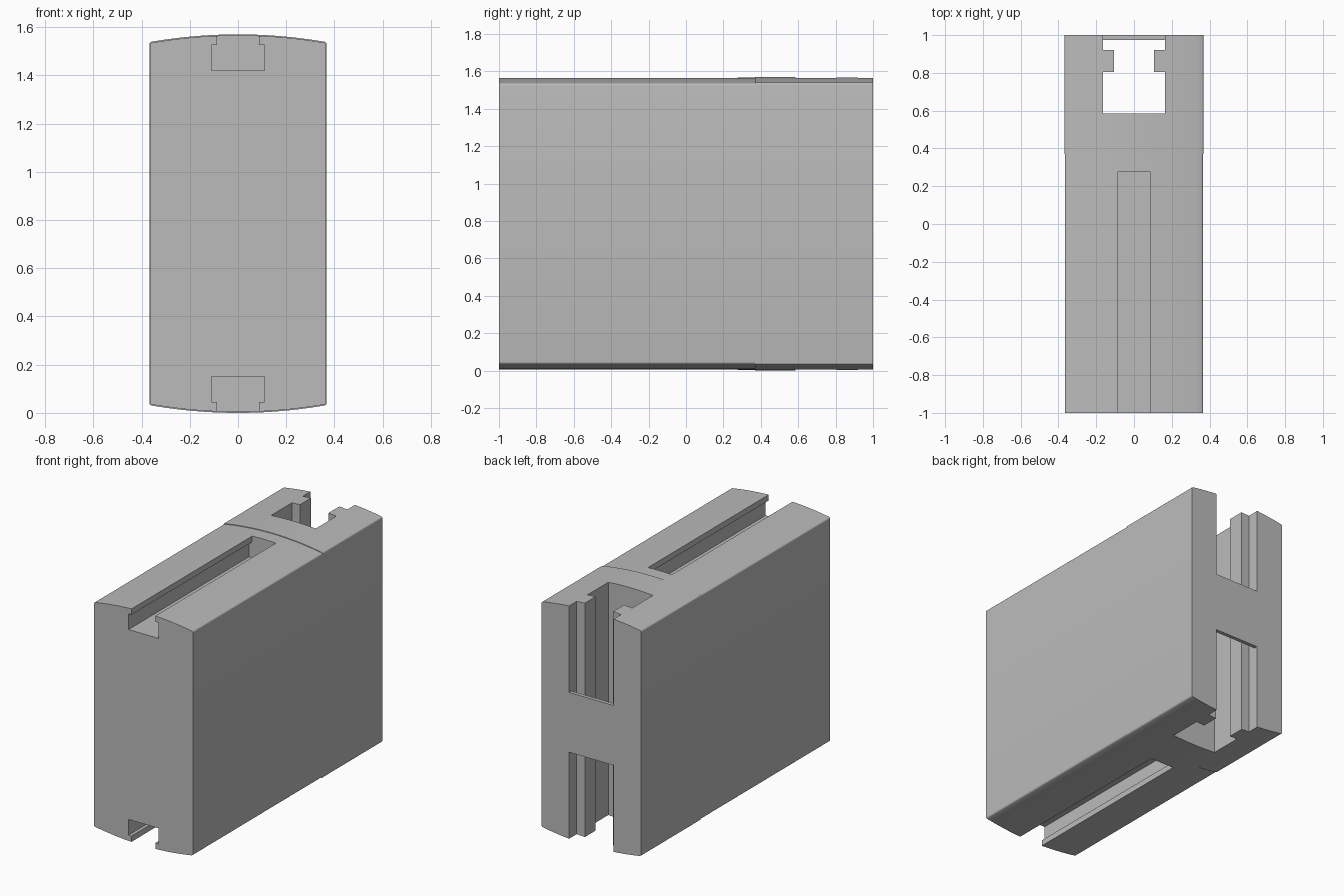
import bpy, bmesh, math

cube = bpy.data.objects.get("Cube")
if cube:
    bpy.data.objects.remove(cube, do_unlink=True)

MID = 0.785          # mid height
SPLIT = 0.37         # where the slightly larger rear section starts

grey = bpy.data.materials.new("plain grey")
grey.use_nodes = True
colour = (0.5, 0.5, 0.5, 1)
grey.diffuse_color = colour
grey.node_tree.nodes["Principled BSDF"].inputs["Base Color"].default_value = colour


def finish(name, bm):
    bmesh.ops.recalc_face_normals(bm, faces=bm.faces)
    mesh = bpy.data.meshes.new(name)
    bm.to_mesh(mesh)
    bm.free()
    mesh.materials.append(grey)
    ob = bpy.data.objects.new(name, mesh)
    bpy.context.scene.collection.objects.link(ob)
    return ob


def loft(name, rings):
    """Closed solid through matching rings of points."""
    bm = bmesh.new()
    loops = [[bm.verts.new(p) for p in ring] for ring in rings]
    n = len(loops[0])
    for a, b in zip(loops, loops[1:]):
        for i in range(n):
            j = (i + 1) % n
            bm.faces.new((a[i], a[j], b[j], b[i]))
    bm.faces.new(loops[0])
    bm.faces.new(loops[-1])
    return finish(name, bm)


def crowned_profile(half_w, half_h, rise=0.03, fillet=0.012):
    """Tall section with shallow arcs at top and bottom and rounded corners."""
    inner = half_w - fillet
    edge = half_h - rise
    steps = 24
    top = []
    for k in range(5):
        a = math.radians(k * 18)
        top.append((inner + fillet * math.cos(a), edge - fillet + fillet * math.sin(a)))
    for k in range(1, steps):
        x = inner * (1 - 2 * k / steps)
        top.append((x, half_h - rise * (x / inner) ** 2))
    top += [(-x, z) for x, z in reversed(top[:5])]
    return top + [(-x, -z) for x, z in top]


def at_y(profile, y):
    return [(x, y, MID + z) for x, z in profile]


# Main block, with a small step up to the rear section
front = crowned_profile(0.366, 0.781)
rear = crowned_profile(0.368, 0.785)
body = loft("slotted_block", [at_y(front, -1), at_y(front, SPLIT),
                              at_y(rear, SPLIT), at_y(rear, 1)])

# T-shaped channels along the top and bottom
half_tee = [(0.11, 0.635), (0.11, 0.74), (0.088, 0.74), (0.088, 0.9)]
tee = half_tee + [(-x, z) for x, z in reversed(half_tee)]
cutters = []
for label, s in (("top", 1), ("bottom", -1)):
    outline = [(x, s * z) for x, z in tee]
    cutters.append(loft(label + "_channel_cutter", [at_y(outline, -1.1), at_y(outline, 0.275)]))

# Vertical rear socket with a narrow waist, leaving a thin bridge at the back
half_socket = [(0.165, 0.585), (0.165, 0.805), (0.105, 0.805),
               (0.105, 0.92), (0.165, 0.92)]


def socket(name, back, low, high):
    half = half_socket + [(0.165, back)]
    plan = half + [(-x, y) for x, y in reversed(half)]
    return loft(name, [[(x, y, z) for x, y in plan] for z in (low, high)])


cutters.append(socket("socket_cutter", 0.975, -0.1, 1.7))
cutters.append(socket("upper_opening_cutter", 1.1, 0.985, 1.7))
cutters.append(socket("lower_opening_cutter", 1.1, -0.1, 0.585))

bpy.context.view_layer.objects.active = body
for cutter in cutters:
    cutter.hide_render = True
    mod = body.modifiers.new(cutter.name, 'BOOLEAN')
    mod.operation = 'DIFFERENCE'
    mod.solver = 'EXACT'
    mod.object = cutter
    bpy.ops.object.modifier_apply(modifier=mod.name)
for cutter in cutters:
    bpy.data.objects.remove(cutter, do_unlink=True)

bpy.ops.object.select_all(action='DESELECT')
body.select_set(True)
bpy.ops.object.shade_smooth_by_angle(angle=math.radians(25))
